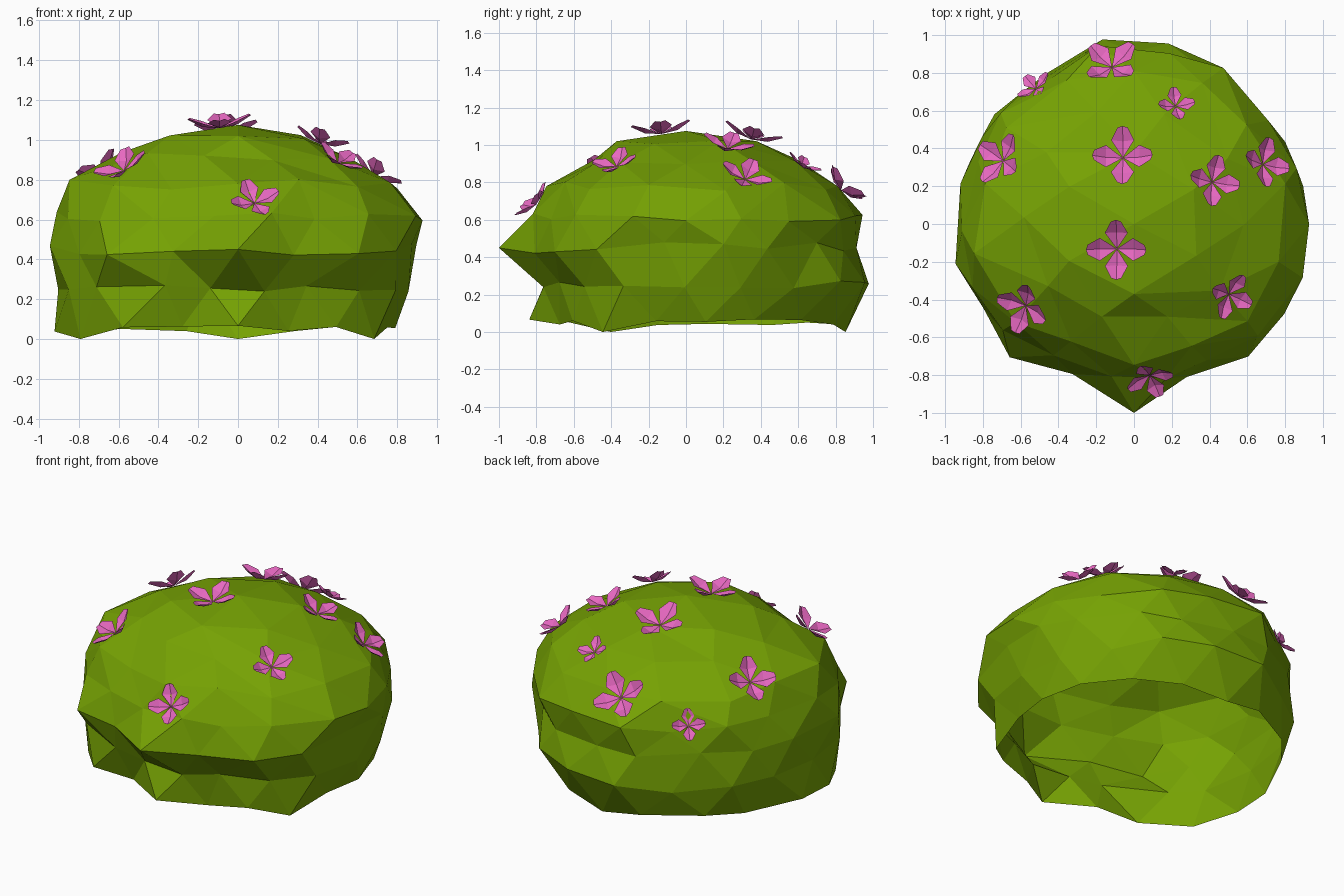
import bpy
import bmesh
import math
import random
from mathutils import Matrix, Vector
from mathutils.bvhtree import BVHTree

random.seed(7)

default_cube = bpy.data.objects.get("Cube")
if default_cube:
    bpy.data.objects.remove(default_cube, do_unlink=True)


def make_material(name, colour):
    material = bpy.data.materials.new(name)
    material.use_nodes = True
    material.diffuse_color = colour
    material.node_tree.nodes["Principled BSDF"].inputs["Base Color"].default_value = colour
    return material


def make_object(name, bm, material):
    mesh = bpy.data.meshes.new(name)
    bm.to_mesh(mesh)
    mesh.materials.append(material)
    obj = bpy.data.objects.new(name, mesh)
    bpy.context.collection.objects.link(obj)
    return obj


leaf_green = make_material("leaf green", (0.18, 0.36, 0.001, 1))
petal_pink = make_material("petal pink", (0.81, 0.14, 0.54, 1))

# Plan outline: radius in hundredths at even steps around, starting at +x
OUTLINE = [94, 95, 92, 88, 96, 98, 96, 103, 95, 95, 93, 95,
           94, 98, 93, 99, 93, 86, 100, 88, 90, 93, 95, 92]
# Rings from rim to crown: height, corner count, phase
RINGS = [(.055, 18, .5), (.25, 18, 0), (.45, 18, .5), (.62, 18, 0),
         (.78, 14, .5), (.92, 10, 0), (1.02, 6, .5)]
CROWN = 1.075
# Ring radii on each of the four sides
SIDES = {
    "left": (.8, .85, .91, .93, .82, .6, .36),
    "back": (.88, .99, .94, .94, .83, .61, .38),
    "right": (.92, .91, .94, .9, .84, .61, .41),
    "front": (.83, .85, .99, .89, .74, .55, .37),
}


def outline_radius(angle):
    step = (angle / math.tau) % 1 * len(OUTLINE)
    i = int(step) % len(OUTLINE)
    a, b = OUTLINE[i], OUTLINE[(i + 1) % len(OUTLINE)]
    return (a + (b - a) * (step - int(step))) / 100


def side_radii(angle):
    c, s = math.cos(angle), math.sin(angle)
    along = SIDES["left" if c > 0 else "right"]
    across = SIDES["back" if s > 0 else "front"]
    return [a * c * c + b * s * s for a, b in zip(along, across)]


def ring_corner(bm, level, turn):
    angle = turn * math.tau
    radii = side_radii(angle)
    height = RINGS[level][0]
    spread = max(0, min(1, (1.1 - height) / .4))
    radius = radii[level] * (1 + (outline_radius(angle) / max(radii) - 1) * spread)
    # Roughness, calmer along the y axis where the bush is longest
    shake = min(1, 3 * abs(math.cos(angle)))
    radius += random.uniform(-.035, .012) * shake
    angle += random.uniform(-.06, .06) * shake
    if level:
        height += random.uniform(-.03, .03) * shake
    return bm.verts.new((radius * math.cos(angle), radius * math.sin(angle), height))


def zip_rings(bm, lower, upper, low_phase, high_phase):
    n, m = len(lower), len(upper)
    i = j = 0
    while i < n or j < m:
        if j == m or (i < n and (i + 1 + low_phase) / n <= (j + 1 + high_phase) / m):
            bm.faces.new((lower[i % n], lower[(i + 1) % n], upper[j % m]))
            i += 1
        else:
            bm.faces.new((lower[i % n], upper[(j + 1) % m], upper[j % m]))
            j += 1


# Faceted bush: a hollow shell of staggered rings, open underneath
bush = bmesh.new()
rings = []
for level, (height, count, phase) in enumerate(RINGS):
    rings.append([ring_corner(bush, level, (k + phase) / count) for k in range(count)])
for level in range(len(rings) - 1):
    zip_rings(bush, rings[level], rings[level + 1], RINGS[level][2], RINGS[level + 1][2])
top = bush.verts.new((0, 0, CROWN))
for a, b in zip(rings[-1], rings[-1][1:] + rings[-1][:1]):
    bush.faces.new((a, b, top))
# Uneven rim with a few corners touching the ground
for k, v in enumerate(rings[0]):
    v.co.z = 0 if k % 6 == 4 else random.uniform(.035, .07)
bush.normal_update()
surface = BVHTree.FromBMesh(bush)
make_object("bush", bush, leaf_green)
bush.free()


# Four-petal flower: each petal is folded along its middle and rises to the tip
def make_flower(name, point, size, spin):
    point = Vector(point)
    normal = Vector((point.x * .85, point.y * .85, point.z)).normalized()
    spot = surface.find_nearest(point)[0] + normal * .006
    turn = Vector((0, 0, 1)).rotation_difference(normal).to_matrix().to_4x4()
    bm = bmesh.new()
    for k in range(4):
        petal = Matrix.Rotation(math.radians(spin + 90 * k), 4, 'Z')
        place = Matrix.Translation(spot) @ turn @ petal

        def corner(x, y, z):
            return bm.verts.new(place @ (Vector((x, y, z)) * size))

        base = corner(0, 0, .02)
        fold = corner(.55, 0, .1)
        tip = corner(1, 0, .36)
        for side in (1, -1):
            wide = corner(.55, .38 * side, .25)
            end = corner(.94, .17 * side, .4)
            for loop in ([base, fold, wide], [fold, tip, end, wide]):
                bm.faces.new(loop if side > 0 else loop[::-1])
    bm.normal_update()
    make_object(name, bm, petal_pink)
    bm.free()


# Position, petal length, spin in degrees
FLOWERS = [
    ((-.09, -.13, 1.05), .16, 0), ((-.06, .35, 1.03), .16, 0),
    ((-.12, .85, .78), .16, 45), ((-.56, .78, .66), .1, 40),
    ((-.7, .34, .84), .15, 55), ((.22, .62, .88), .1, 8),
    ((.41, .22, .97), .14, 80), ((.69, .32, .83), .14, 80),
    ((.5, -.37, .88), .13, 65), ((-.57, -.43, .84), .15, 70),
    ((.08, -.83, .69), .13, 25),
]
for number, (point, size, spin) in enumerate(FLOWERS, 1):
    make_flower(f"flower_{number}", point, size, spin)
